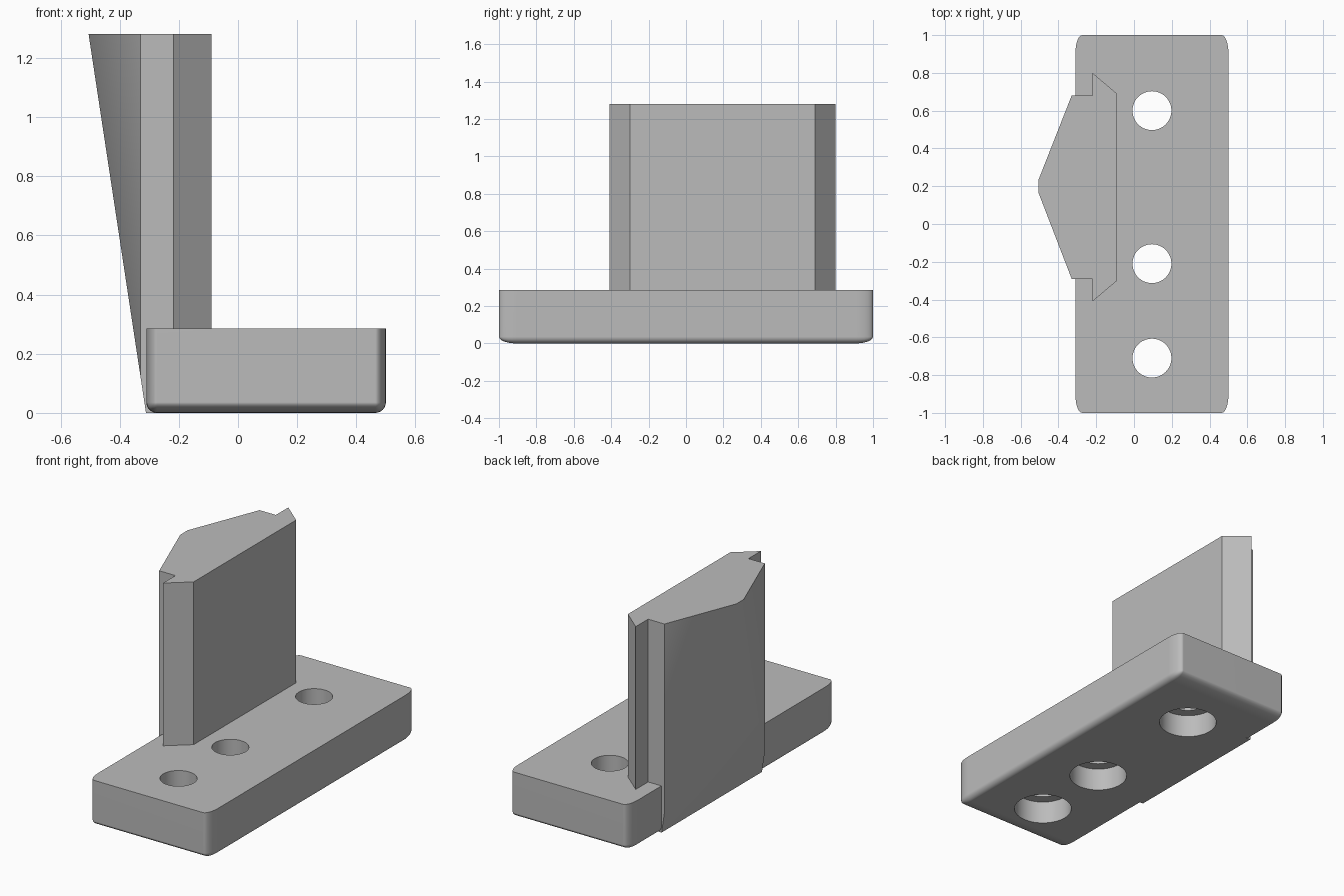
import bpy, bmesh
from mathutils import Matrix, Vector

if "Cube" in bpy.data.objects:
    bpy.data.objects.remove(bpy.data.objects["Cube"])

grey = bpy.data.materials.new("plain_grey")
grey.use_nodes = True
colour = (0.5, 0.5, 0.5, 1)
grey.diffuse_color = colour
grey.node_tree.nodes["Principled BSDF"].inputs["Base Color"].default_value = colour

TOP, BASE_TOP = 1.28, 0.285


def make(name, bm):
    bmesh.ops.recalc_face_normals(bm, faces=bm.faces)
    mesh = bpy.data.meshes.new(name)
    bm.to_mesh(mesh)
    bm.free()
    mesh.materials.append(grey)
    obj = bpy.data.objects.new(name, mesh)
    bpy.context.collection.objects.link(obj)
    return obj


def apply(obj, mod):
    bpy.context.view_layer.objects.active = obj
    bpy.ops.object.modifier_apply(modifier=mod.name)


def combine(obj, other, operation):
    mod = obj.modifiers.new(operation, 'BOOLEAN')
    mod.operation, mod.solver, mod.object = operation, 'EXACT', other
    apply(obj, mod)
    bpy.data.objects.remove(other)


def cylinder(x, y, z0, z1, radius):
    bm = bmesh.new()
    bmesh.ops.create_cone(bm, cap_ends=True, segments=48, radius1=radius, radius2=radius,
                          depth=z1 - z0, matrix=Matrix.Translation((x, y, (z0 + z1) / 2)))
    return make("hole_cutter", bm)


# Base plate: rounded upright and bottom edges, stretched along y
stretch = 2.6
bm = bmesh.new()
bmesh.ops.create_cube(bm, size=1)
bmesh.ops.scale(bm, vec=(0.81, 2 / stretch, BASE_TOP), verts=bm.verts)
bmesh.ops.translate(bm, vec=(0.095, 0, BASE_TOP / 2), verts=bm.verts)
edges = [e for e in bm.edges if min(v.co.z for v in e.verts) < 0.01]
bmesh.ops.bevel(bm, geom=edges, offset=0.036, segments=6, profile=0.5, affect='EDGES')
bmesh.ops.scale(bm, vec=(1, stretch, 1), verts=bm.verts)
bracket = make("dovetail_bracket", bm)

# Dovetail upright: extruded profile, back ridge trimmed by a sloping plane
profile = [(-0.519, 0.2), (-0.33, -0.29), (-0.22, -0.29), (-0.22, -0.41), (-0.09, -0.30),
           (-0.09, 0.69), (-0.22, 0.80), (-0.22, 0.68), (-0.33, 0.68)]
bm = bmesh.new()
face = bm.faces.new([bm.verts.new((x, y, 0)) for x, y in profile])
ext = bmesh.ops.extrude_face_region(bm, geom=[face])
bmesh.ops.translate(bm, vec=(0, 0, TOP),
                    verts=[g for g in ext["geom"] if isinstance(g, bmesh.types.BMVert)])
slope = Vector((-0.505, 0, TOP)) - Vector((-0.311, 0, 0))
normal = Vector((-slope.z, 0, slope.x))
bmesh.ops.bisect_plane(bm, geom=bm.verts[:] + bm.edges[:] + bm.faces[:],
                       plane_co=(-0.311, 0, 0), plane_no=normal, clear_outer=True)
bmesh.ops.holes_fill(bm, edges=[e for e in bm.edges if e.is_boundary])
combine(bracket, make("upright", bm), 'UNION')

# Counterbored screw holes
for y in (0.6, -0.21, -0.71):
    combine(bracket, cylinder(0.095, y, -0.1, BASE_TOP + 0.1, 0.103), 'DIFFERENCE')
    combine(bracket, cylinder(0.095, y, -0.1, 0.14, 0.165), 'DIFFERENCE')

# Smooth the rounded parts, keep the corners crisp
bpy.ops.object.select_all(action='DESELECT')
bracket.select_set(True)
bpy.context.view_layer.objects.active = bracket
bpy.ops.object.shade_smooth_by_angle()
weighted = bracket.modifiers.new("weighted_normals", 'WEIGHTED_NORMAL')
weighted.keep_sharp = True
